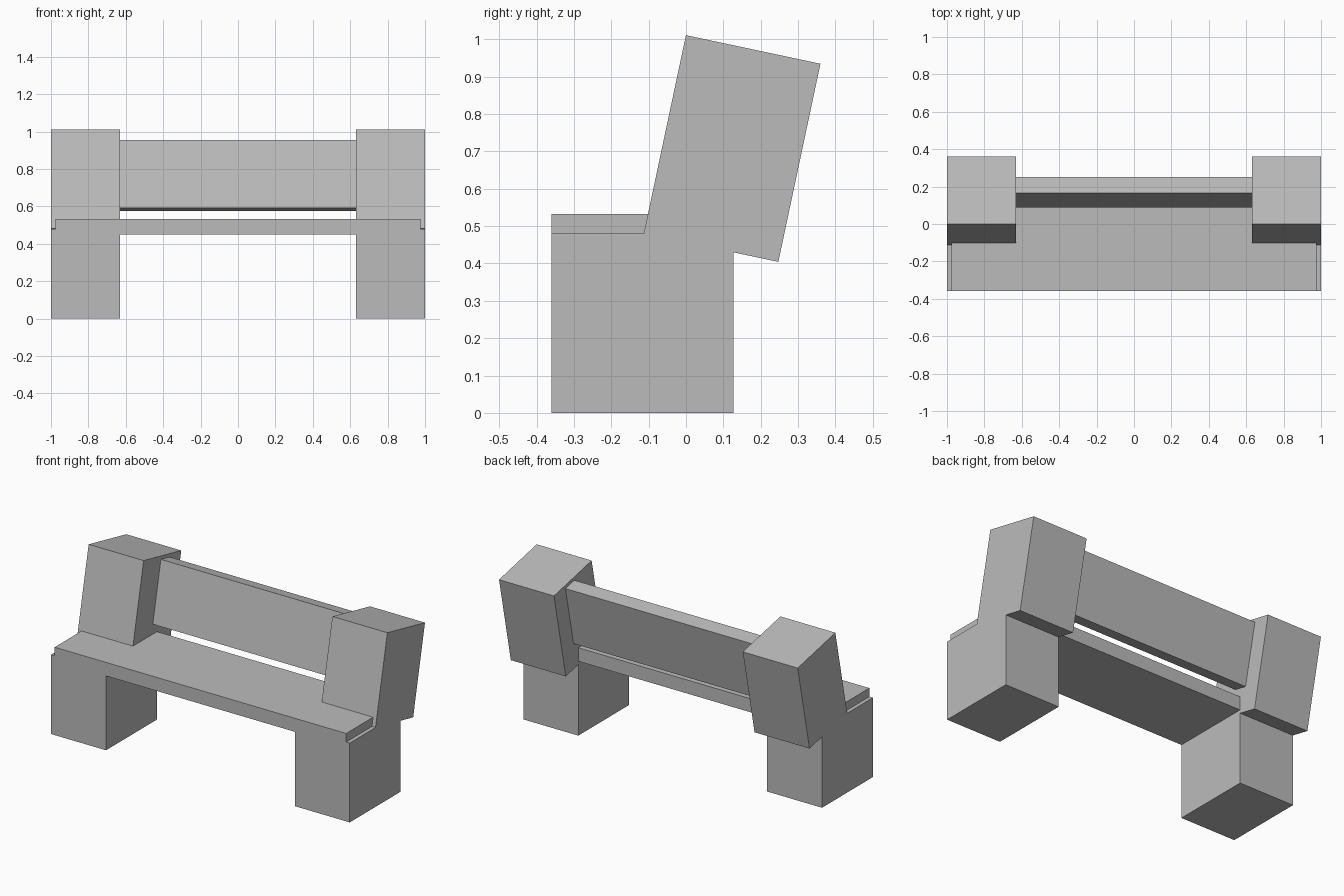
import bpy
from math import radians

cube = bpy.data.objects.get("Cube")
if cube:
    bpy.data.objects.remove(cube, do_unlink=True)

# Single stone colour
stone = bpy.data.materials.new("grey_stone")
stone.use_nodes = True
GREY = (0.5, 0.5, 0.5, 1)
stone.diffuse_color = GREY
stone.node_tree.nodes["Principled BSDF"].inputs["Base Color"].default_value = GREY

TILT = radians(-12)   # backward lean of the back parts
END_X, END_W = 0.816, 0.368


def block(name, centre, size, tilt=0.0):
    """Box of the given size, optionally leaning about x."""
    bpy.ops.mesh.primitive_cube_add(size=1, location=centre)
    obj = bpy.context.object
    obj.name = name
    obj.scale = size
    bpy.ops.object.transform_apply(location=False, rotation=False, scale=True)
    obj.rotation_euler.x = tilt
    obj.data.materials.append(stone)
    return obj


# End supports: upright base with a leaning post on top
for side, s in (("left", 1), ("right", -1)):
    block(f"{side}_leg", (s * END_X, -0.116, 0.24), (END_W, 0.487, 0.48))
    block(f"{side}_back_post", (s * END_X, 0.1235, 0.7075), (END_W, 0.368, 0.542), TILT)

# Seat slab resting in the legs, and the backrest between the posts
block("seat", (0, -0.116, 0.491), (1.952, 0.487, 0.082))
block("backrest", (0, 0.169, 0.7645), (2 * END_X - END_W, 0.087, 0.371), TILT)
